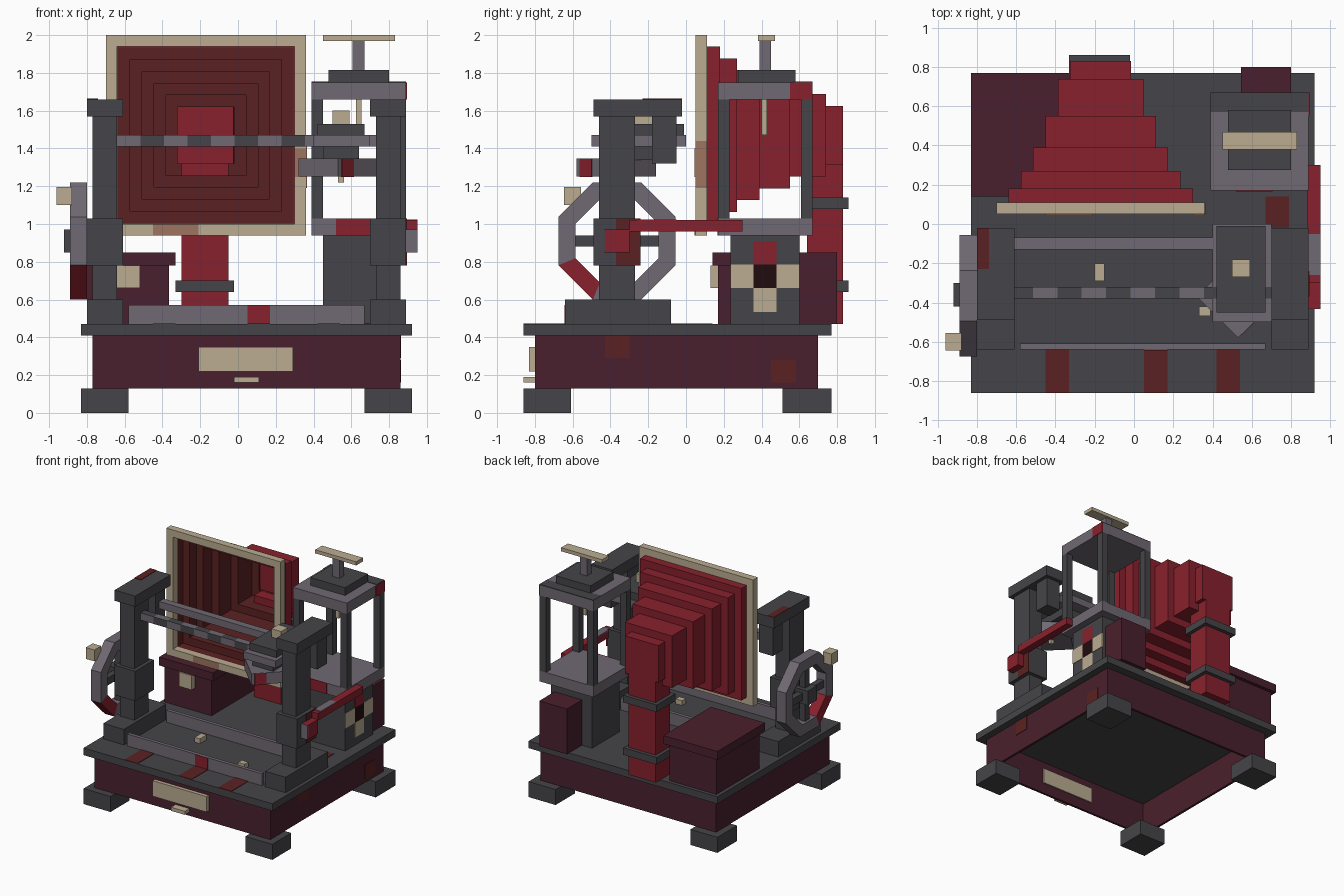
import bpy, bmesh, math
from mathutils import Matrix, Vector

old = bpy.data.objects.get("Cube")
if old:
    bpy.data.objects.remove(old, do_unlink=True)


def material(name, hexcode):
    rgb = [int(hexcode[i:i + 2], 16) / 255 for i in (0, 2, 4)]
    rgb = [c / 12.92 if c < .04 else ((c + .055) / 1.055) ** 2.4 for c in rgb]
    mat = bpy.data.materials.new(name)
    mat.use_nodes = True
    mat.diffuse_color = (*rgb, 1)
    mat.node_tree.nodes["Principled BSDF"].inputs["Base Color"].default_value = (*rgb, 1)
    return mat


iron = material("dark iron", "454448")
steel = material("purple steel", "706973")
maroon = material("maroon wood", "4a202d")
red = material("red leather", "88212d")
rust = material("deep rust", "5b2122")
cream = material("cream brass", "bbac91")
tan = material("rusted brass", "9e7561")
black = material("near black", "200c0e")


def finish(name, bm, *mats):
    mesh = bpy.data.meshes.new(name)
    bm.to_mesh(mesh)
    bm.free()
    for mat in mats:
        mesh.materials.append(mat)
    obj = bpy.data.objects.new(name, mesh)
    bpy.context.collection.objects.link(obj)
    return obj


def box(name, mat, x, y, z):
    """Axis aligned block from three (low, high) ranges."""
    bm = bmesh.new()
    spans = (x, y, z)
    size = Matrix.Diagonal([b - a for a, b in spans] + [1])
    centre = Vector([(a + b) / 2 for a, b in spans])
    bmesh.ops.create_cube(bm, size=1, matrix=Matrix.Translation(centre) @ size)
    return finish(name, bm, mat)


def patch(name, mat, axis, level, *spans):
    """Thin painted plate, centred on a surface."""
    ranges = list(spans)
    ranges.insert(axis, (level - .004, level + .004))
    return box(name, mat, *ranges)


# Base: feet, open-bottomed body and top plate
for side, x in (("right", (-.83, -.58)), ("left", (.67, .92))):
    for end, y in (("front", (-.86, -.61)), ("back", (.51, .77))):
        box(f"{end}_{side}_foot", iron, x, y, (0, .13))
body_z = (.13, .41)
for end, y in (("front", (-.8, -.78)), ("back", (.68, .7))):
    box(f"{end}_body_wall", maroon, (-.77, .86), y, body_z)
for side, x in (("right", (-.77, -.75)), ("left", (.84, .86))):
    box(f"{side}_body_wall", maroon, x, (-.78, .68), body_z)
box("base_plate", iron, (-.83, .92), (-.86, .77), (.41, .47))
box("label_plate", cream, (-.21, .29), (-.83, -.77), (.22, .35))
box("label_tab", cream, (-.02, .11), (-.86, -.8), (.16, .19))
for x in (-.45, .05, .42):
    patch("plate_rust", rust, 2, .47, (x, x + .12), (-.86, -.64))
for y, z in ((-.43, .29), (.45, .16)):
    patch("body_rust", rust, 0, .86, (y, y + .13), (z, z + .12))

# Printing bed tray
for end, y in (("front", -.64), ("back", -.12)):
    box(f"{end}_tray_rim", steel, (-.58, .67), (y, y + .03), (.47, .57))
patch("tray_red_mark", red, 1, -.64, (.05, .17), (.47, .57))
box("right_bed_stud", cream, (-.2, -.15), (-.29, -.2), (.47, .51))
box("left_bed_stud", cream, (.33, .39), (-.47, -.42), (.47, .51))

# Gantry posts, mirrored about the post centre line
for side, mid in (("right", -.705), ("left", .795)):
    wide, slim = (mid - .095, mid + .095), (mid - .065, mid + .065)
    box(f"{side}_post_base", iron, wide, (-.64, -.08), (.47, .6))
    box(f"{side}_post", iron, slim, (-.46, -.27), (.6, 1.57))
    box(f"{side}_post_collar", iron, wide, (-.49, -.24), (.78, 1.03))
    box(f"{side}_post_cap", iron, wide, (-.49, -.02), (1.57, 1.66))
    box(f"{side}_post_bracket", iron, slim, (-.18, -.05), (1.32, 1.57))
patch("cap_rust", rust, 2, 1.66, (-.8, -.74), (-.23, -.02))
patch("collar_rust", rust, 0, .89, (-.37, -.24), (.78, 1.03))
patch("deck_rust", rust, 2, .47, (.67, .79), (-.23, .14))

# Plain rear rail and banded front rail
rail_z = (1.41, 1.47)
box("rear_rail", steel, (-.64, .73), (-.13, -.07), rail_z)
for i in range(11):
    x = -.64 + i * .1245
    band = box("front_rail_band", steel, (x, x + .1245), (-.38, -.32), rail_z)
    band.data.materials.append(iron)
    for face in band.data.polygons:
        upright = abs(face.normal.z) > .5
        face.material_index = int((i % 2 == 0) == upright)

# Carriage with a diamond-shaped head
box("carriage_slab", steel, (.4, .7), (-.5, 0), rail_z)
box("carriage_block", iron, (.42, .67), (-.45, -.01), (1.47, 1.53))
box("carriage_knob", cream, (.5, .59), (-.27, -.18), (1.53, 1.6))
box("carriage_neck", iron, (.45, .64), (-.45, -.1), (1.34, 1.41))
bm = bmesh.new()
bmesh.ops.create_cone(bm, cap_ends=True, segments=4, radius1=.21, radius2=.21, depth=.095,
                      matrix=Matrix.Translation((.53, -.37, 1.3)))
finish("carriage_head", bm, steel)
box("carriage_nozzle", cream, (.53, .56), (-.39, -.36), (1.22, 1.26))
slant = box("head_red_mark", red, (-.045, .045), (-.004, .004), (1.25, 1.345))
slant.location, slant.rotation_euler.z = (.58, -.53, 0), math.pi / 4

# Bellows screen frame
frame_y = (.05, .11)
for part, z in (("lower", (.94, 1)), ("upper", (1.94, 2))):
    box(f"{part}_screen_rail", cream, (-.7, .36), frame_y, z)
for part, x in (("right", (-.7, -.64)), ("left", (.3, .36))):
    box(f"{part}_screen_stile", cream, x, frame_y, (1, 1.94))
patch("screen_front_rust", tan, 1, .05, (-.45, -.21), (.94, 1))
patch("screen_front_rust", tan, 1, .05, (.3, .36), (1.25, 1.4))
patch("screen_side_rust", tan, 0, .36, frame_y, (1.19, 1.44))


def bellows(name, mats, steps, shrink):
    """Stepped square funnel, open at the front; the end face takes the last material."""
    bm = bmesh.new()
    loops = []
    for (y, half), (y_end, _) in zip(steps, steps[1:]):
        h = half - shrink
        for depth in (y, y_end):
            loops.append([bm.verts.new((-.17 + h * sx, depth - shrink, 1.47 + h * sz))
                          for sx, sz in ((-1, -1), (1, -1), (1, 1), (-1, 1))])
    for a, b in zip(loops, loops[1:]):
        for i in range(4):
            j = (i + 1) % 4
            bm.faces.new((a[i], a[j], b[j], b[i]))
    cap = bm.faces.new(loops[-1])
    cap.material_index = len(mats) - 1
    return finish(name, bm, *mats)


depths = (.11, .18, .27, .39, .55, .74, .83)
steps = [(y, .47 - .063 * i) for i, y in enumerate(depths)]
bellows("bellows_outside", [red], steps, 0)
bellows("bellows_inside", [rust, black], steps, .006)

# Pipe dropping from the end of the bellows
box("pipe_elbow", red, (-.325, -.025), (.75, .83), (1.32, 1.62))
box("pipe", red, (-.3, -.05), (.64, .83), (.47, 1.32))
for z in (.64, 1.08):
    box("pipe_ring", iron, (-.33, -.02), (.61, .86), (z, z + .06))

# Storage chest
box("chest", maroon, (-.8, -.365), (.17, .74), (.47, .78))
box("chest_lid", maroon, (-.83, -.33), (.14, .77), (.78, .85))
box("chest_clasp", cream, (-.64, -.52), (.13, .18), (.66, .78))

# Press: cabinet, platform, four columns, top and screw
box("press_cabinet", iron, (.45, .83), (.235, .6), (.47, .94))
marks = (("red", red, 1, 2), ("brass", cream, 0, 1), ("black", black, 1, 1),
         ("brass", cream, 2, 1), ("brass", cream, 1, 0))
for label, mat, col, row in marks:
    y, z = .235 + col * .122, .535 + row * .125
    patch(f"cabinet_{label}_panel", mat, 0, .83, (y, y + .122), (z, z + .125))
box("press_motor", maroon, (.545, .8), (.6, .8), (.47, .85))
press_x, press_y = (.39, .89), (.17, .67)
box("press_platform", steel, press_x, press_y, (.94, 1.03))
patch("platform_red_mark", red, 1, .17, (.52, .705), (.94, 1.03))
for x in (.39, .83):
    for y in (.17, .61):
        box("press_column", iron, (x, x + .06), (y, y + .06), (1.03, 1.66))
box("press_top", steel, press_x, press_y, (1.66, 1.75))
patch("press_top_mark", iron, 2, 1.75, press_x, (.57, .67))
patch("press_side_mark", red, 0, .89, (.55, .67), (1.66, 1.75))
box("press_block", iron, (.48, .8), (.275, .58), (1.75, 1.815))
box("press_screw", steel, (.605, .67), (.39, .45), (1.81, 1.97))
box("press_handle", cream, (.45, .83), (.38, .47), (1.97, 2))
box("press_rod", cream, (.625, .655), (.4, .43), (1.47, 1.67))

# Octagonal hand wheel
hub = Vector((0, -.365, .91))
bm = bmesh.new()
rings = []
for x, radius in ((-.89, .335), (-.8, .335), (-.8, .238), (-.89, .238)):
    angles = [math.pi * (2 * k + 1) / 8 for k in range(8)]
    rings.append([bm.verts.new(hub + Vector((x, radius * math.cos(a), radius * math.sin(a))))
                  for a in angles])
for r in range(4):
    a, b = rings[r], rings[(r + 1) % 4]
    for k in range(8):
        n = (k + 1) % 8
        face = bm.faces.new((a[k], a[n], b[n], b[k]))
        face.material_index = int(k == 4)
bmesh.ops.recalc_face_normals(bm, faces=bm.faces)
finish("hand_wheel", bm, steel, red)
spoke_x = (-.87, -.82)
box("wheel_spoke_level", iron, spoke_x, (-.61, -.12), (.88, .94))
box("wheel_spoke_upright", iron, spoke_x, (-.395, -.335), (.66, 1.16))
box("wheel_hub", iron, (-.92, -.79), (-.42, -.3), (.85, .97))
box("wheel_handle", cream, (-.96, -.88), (-.645, -.555), (1.1, 1.195))

# Side lever
lever_x = (.885, .95)
box("lever_arm", red, lever_x, (-.3, .3), (.96, 1.02))
box("lever_grip", red, lever_x, (-.43, -.3), (.85, .97))
patch("lever_steel_top", steel, 2, 1.02, lever_x, (-.26, -.05))
patch("lever_grip_face", steel, 1, -.43, lever_x, (.85, .97))
